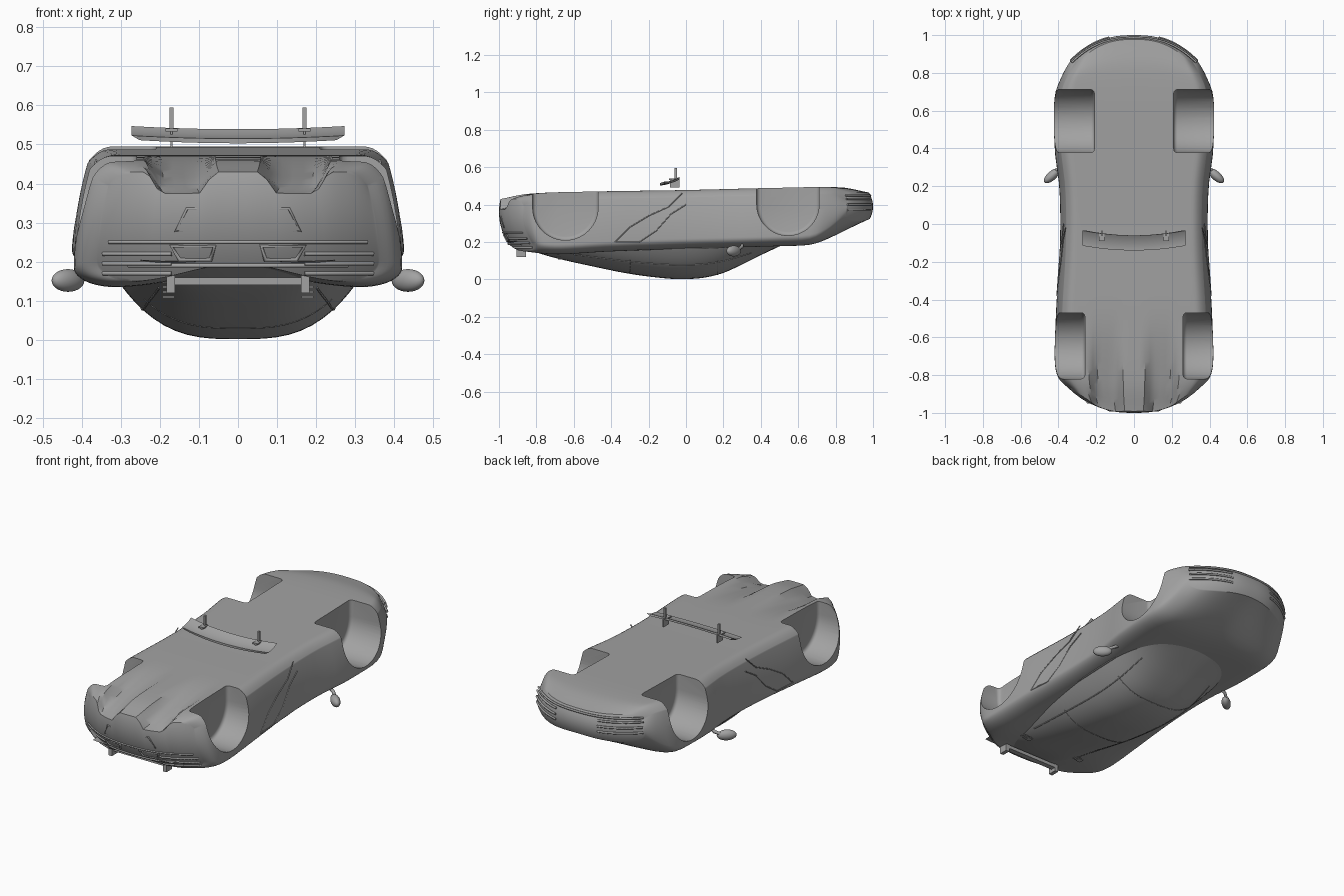
import bpy, bmesh, math
from mathutils import Vector

if "Cube" in bpy.data.objects:
    bpy.data.objects.remove(bpy.data.objects["Cube"], do_unlink=True)

GREY = (0.36, 0.36, 0.36, 1)
paint = bpy.data.materials.new("grey paint")
paint.use_nodes = True
paint.diffuse_color = GREY
paint.node_tree.nodes["Principled BSDF"].inputs["Base Color"].default_value = GREY


def curve_fn(*keys):
    """Smooth function through the given (position, value) keys."""
    n = len(keys)
    slope = []
    for i in range(n):
        a, b = keys[max(i - 1, 0)], keys[min(i + 1, n - 1)]
        slope.append((b[1] - a[1]) / (b[0] - a[0]))

    def f(t):
        t = min(max(t, keys[0][0]), keys[-1][0])
        i = max(k for k in range(n - 1) if keys[k][0] <= t)
        (p, a), (q, b) = keys[i], keys[i + 1]
        h = q - p
        r = (t - p) / h
        e = r * r * (3 - 2 * r)
        return (a + (b - a) * e + h * r * (1 - r) ** 2 * slope[i]
                - h * r * r * (1 - r) * slope[i + 1])
    return f


def step(a, b, t):
    r = min(max((t - a) / (b - a), 0), 1)
    return r * r * (3 - 2 * r)


def finish(name, bm, angle=35):
    me = bpy.data.meshes.new(name)
    bm.to_mesh(me)
    bm.free()
    ob = bpy.data.objects.new(name, me)
    bpy.context.collection.objects.link(ob)
    me.materials.append(paint)
    smooth(ob, angle)
    return ob


def smooth(ob, angle=35):
    bpy.ops.object.select_all(action='DESELECT')
    ob.select_set(True)
    bpy.context.view_layer.objects.active = ob
    bpy.ops.object.shade_smooth_by_angle(angle=math.radians(angle))


def tube(name, points, radius=0.004, closed=False):
    cu = bpy.data.curves.new(name, 'CURVE')
    cu.dimensions = '3D'
    cu.bevel_depth = radius
    cu.bevel_resolution = 1
    cu.use_fill_caps = True
    sp = cu.splines.new('POLY')
    sp.points.add(len(points) - 1)
    for p, co in zip(sp.points, points):
        p.co = (*co, 1)
    sp.use_cyclic_u = closed
    ob = bpy.data.objects.new(name, cu)
    bpy.context.collection.objects.link(ob)
    cu.materials.append(paint)
    return ob


def box(name, centre, size):
    bm = bmesh.new()
    bmesh.ops.create_cube(bm, size=1)
    for v in bm.verts:
        v.co = Vector(centre) + v.co * Vector(size)
    return finish(name, bm)


def span(a, b, n=12):
    return [a + (b - a) * i / n for i in range(n + 1)]


# Body profiles along the length: width, floor, deck centre, fender crest
width = curve_fn((-1, .36), (-.9, .405), (-.75, .42), (-.45, .412), (-.2, .396), (0, .39),
                 (.2, .396), (.4, .42), (.7, .42), (.85, .385), (1, .34))
floor = curve_fn((-1, .43), (-.85, .458), (-.5, .47), (0, .478), (.5, .49), (.85, .492), (1, .465))
deck = curve_fn((-1, .195), (-.7, .17), (0, .18), (.5, .19), (.7, .205), (.85, .25), (1, .325))
crest = curve_fn((-1, .15), (-.7, .135), (-.4, .15), (0, .165), (.5, .178), (.7, .188), (.85, .23), (1, .31))


def lean(end, z):
    return .07 * ((.36 - z) / .2) ** 2 if end < 0 else .04 * ((z - .39) / .1) ** 2


def end_y(end, x, z):
    """Surface of the bowed tail (-1) or nose (1)."""
    bow = (.13 if end < 0 else .14) * min(abs(x) / (.36 if end < 0 else .34), 1) ** 2.5
    return end * (1 - bow - lean(end, z))


def body_point(a, b, c):
    s, u, v = math.sin(b * math.pi / 2), math.sin(abs(a) * math.pi / 2), (1 - c) / 2
    side = math.copysign(1, a)
    w = width(s)
    # floor with rounded edges and two diffuser channels at the tail
    top = floor(s) - .035 * max(0, (u - .85) / .15) ** 2
    channel = step(.06, .11, u * w) * (1 - step(.21, .26, u * w))
    top -= .055 * channel * step(-.45, -1, s)
    low = deck(s) + (crest(s) - deck(s)) * step(0, .75, u)
    r = max(0, (u - .75) / .25)
    low += .05 * (1 - math.sqrt(max(0, 1 - r * r)))
    z = top + (low - top) * v
    x = side * w * u * (1 - .08 * (1 - v) ** 2)
    ramp = max(0, (abs(s) - .55) / .45) ** 2
    bow = (.13 if s < 0 else .14) * u ** 2.5
    return x, s - math.copysign(1, s) * ramp * (bow + lean(s, z)), z


bm = bmesh.new()
bmesh.ops.create_cube(bm, size=2)
bmesh.ops.subdivide_edges(bm, edges=bm.edges[:], cuts=41, use_grid_fill=True)
for v in bm.verts:
    v.co = body_point(*v.co)
bmesh.ops.recalc_face_normals(bm, faces=bm.faces[:])
body = finish("body", bm)


# Wheel wells: U-shaped cutters open to the side and the floor
def cut_well(y, z, radius, inner, side):
    arc = [(y + radius * math.cos(t), z + radius * math.sin(t))
           for t in span(math.pi, 2 * math.pi, 28)]
    arc += [(y + radius, .6), (y - radius, .6)]
    bm = bmesh.new()
    face = bm.faces.new([bm.verts.new((side * inner, p, q)) for p, q in arc])
    out = bmesh.ops.extrude_face_region(bm, geom=[face])["geom"]
    for v in out:
        if isinstance(v, bmesh.types.BMVert):
            v.co.x = side * .6
    rim = [e for e in bm.edges if all(abs(v.co.x) < inner + .01 for v in e.verts)]
    bmesh.ops.bevel(bm, geom=rim, offset=.02, segments=3, profile=.5, affect='EDGES')
    bmesh.ops.recalc_face_normals(bm, faces=bm.faces[:])
    cutter = finish("well_cutter", bm)
    cutter.hide_render = True
    mod = body.modifiers.new("well", 'BOOLEAN')
    mod.operation, mod.solver, mod.object = 'DIFFERENCE', 'EXACT', cutter
    bpy.context.view_layer.objects.active = body
    bpy.ops.object.modifier_apply(modifier=mod.name)
    bpy.data.objects.remove(cutter, do_unlink=True)


for side in (-1, 1):
    cut_well(.545, .402, .167, .21, side)
    cut_well(-.645, .385, .175, .26, side)
smooth(body)

# Cabin: teardrop dome under the deck
roof = curve_fn((-.95, .2), (-.8, .145), (-.7, .115), (-.5, .07), (-.3, .03), (-.1, .005), (0, .002),
                (.1, .01), (.2, .035), (.3, .08), (.4, .13), (.55, .2))
cabin_w = curve_fn((-.95, .25), (-.6, .28), (-.3, .32), (0, .34), (.2, .34), (.4, .32), (.55, .27))


def cabin_point(u, y, lift=0):
    z = roof(y)
    return u * cabin_w(y), y, z + (.205 - z) * abs(u) ** 3 - lift


bm = bmesh.new()
bmesh.ops.create_grid(bm, x_segments=32, y_segments=48, size=1)
for v in bm.verts:
    v.co = cabin_point(math.sin(v.co.x * math.pi / 2), -.2 + .75 * v.co.y)
bmesh.ops.reverse_faces(bm, faces=bm.faces[:])
finish("cabin", bm)

# Glass edges on the cabin
for y in (-.3, .17):
    tube("roof_seam", [cabin_point(u, y) for u in span(-.75, .75, 20)], .002)
for side in (-1, 1):
    tube("window_top", [cabin_point(side * .72, y) for y in span(-.6, .35, 24)], .003)
    tube("window_sill", [cabin_point(side * .93, y) for y in span(-.45, .3, 24)], .004)
    # Louvres, struts and wing mirrors
    for z in span(.05, .1, 4):
        box("louvre", (side * .178, -.62 - z, z + .06), (.03, .03, .005))
    box("deck_strut", (side * .172, -.88, .15), (.022, .05, .06))
    bm = bmesh.new()
    bmesh.ops.create_uvsphere(bm, u_segments=24, v_segments=14, radius=1)
    for v in bm.verts:
        x, y, z = v.co
        v.co = (side * (.435 + .042 * x), .255 + .03 * y - .025 * x, .152 + .029 * z)
    bmesh.ops.recalc_face_normals(bm, faces=bm.faces[:])
    finish("mirror", bm)
    tube("mirror_arm", [(side * x, y, z) for x, y, z in
                        ((.35, .3, .2), (.39, .3, .175), (.43, .27, .155))], .009)
    # Door blade lines
    for path in (((-.38, .2), (-.3, .28), (-.2, .34), (-.09, .39), (-.02, .46)),
                 ((-.38, .2), (-.25, .2), (-.16, .26), (-.08, .35), (.0, .4))):
        tube("door_line", [(side * width(y) * (1 - .08 * ((z - .18) / .3) ** 2), y, z)
                           for y, z in path], .003)
    # Tail slats, exhaust frames and nose lights
    for z in (.17, .195, .22):
        tube("tail_slat", [(side * x, end_y(-1, x, z), z) for x in span(.17, .345)], .006)
    frame = ((.07, .205), (.15, .205), (.17, .24), (.06, .24))
    tube("exhaust_frame", [(side * x, end_y(-1, x, z), z) for x, z in frame], .006, True)
    for z in (.37, .4, .43):
        tube("nose_light", [(side * x, end_y(1, x, z), z) for x in span(.13, .335)], .006)
box("deck_crossbar", (0, -.87, .15), (.33, .03, .02))
tube("tail_edge", [(x, end_y(-1, x, .25), .25) for x in span(-.33, .33, 24)], .005)
tube("tail_lip", [(x, end_y(-1, x, .19), .19) for x in span(-.28, .28, 24)], .006)
tube("nose_edge", [(x, end_y(1, x, .45), .45) for x in span(-.33, .33, 24)], .006)
plate = ((-.16, .278), (.16, .278), (.13, .336), (-.13, .336))
tube("plate_frame", [(x, end_y(-1, x, z), z) for x, z in plate], .004, True)

# Rear wing blade floating over the floor, with its posts
bm = bmesh.new()
bmesh.ops.create_cube(bm, size=2)
bmesh.ops.subdivide_edges(bm, edges=bm.edges[:], cuts=15, use_grid_fill=True)
for v in bm.verts:
    a, b, c = v.co
    v.co = (.262 * a - .01 * a * c * -1, -.1 + .04 * b + .025 * a * a,
            .521 + .012 * b + .008 * a * a + .006 * c - .006 * (1 - b * b))
finish("wing", bm)
for side in (-1, 1):
    box("wing_post", (side * .17, -.055, .565), (.01, .014, .06))
    box("wing_foot", (side * .17, -.06, .515), (.006, .05, .045))
    box("wing_clamp", (side * .17, -.07, .537), (.03, .04, .008))
